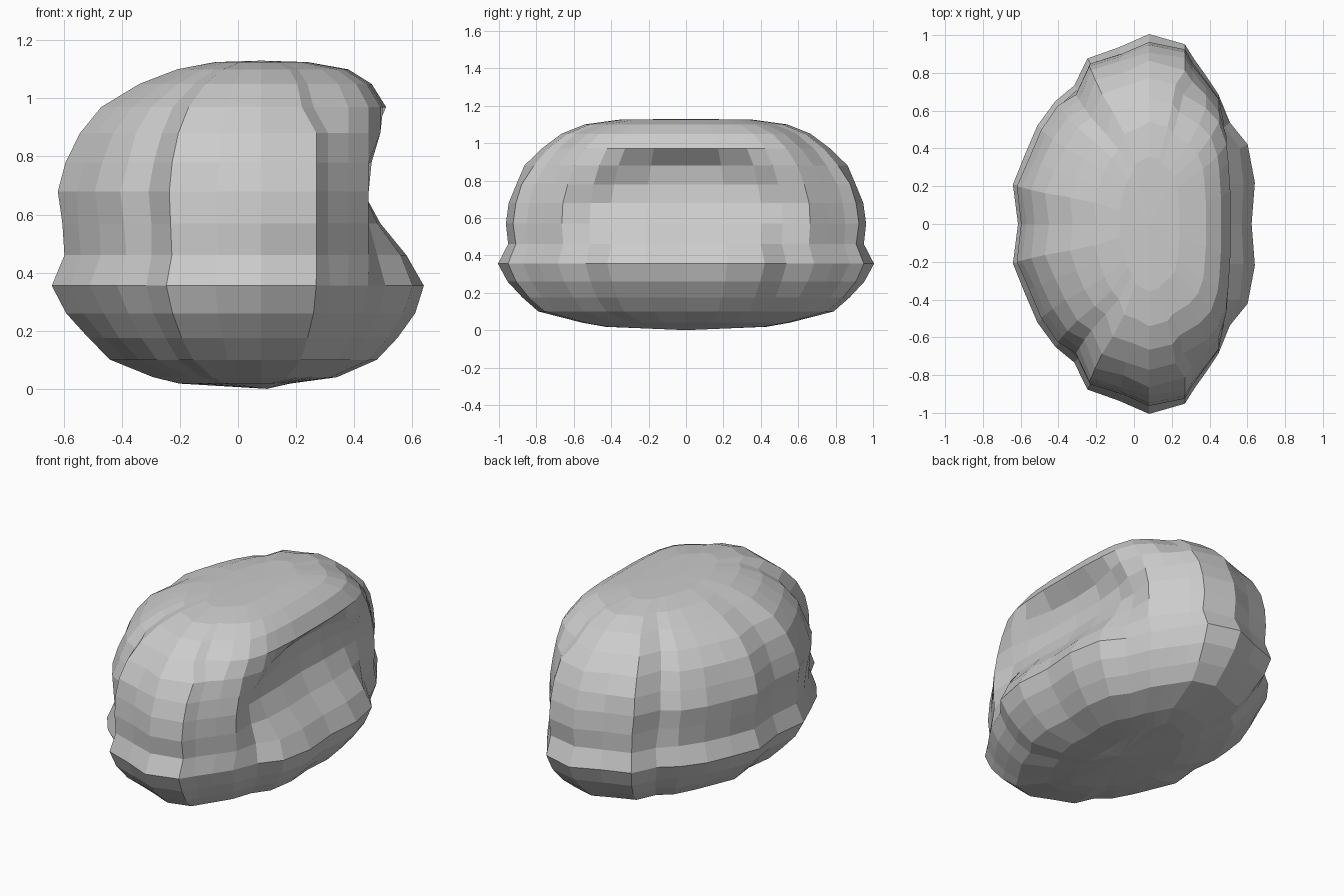
import bpy, bmesh, random

if "Cube" in bpy.data.objects:
    bpy.data.objects.remove(bpy.data.objects["Cube"])

random.seed(4)
CX = 0.08  # pole position on x

# Half outline of the widest level, from right side round the front to the left side
OUTLINE = [(.62, 0), (.64, .22), (.60, .42), (.51, .54), (.45, .69), (.38, .79),
           (.32, .88), (.27, .955), (.08, 1.0), (-.08, .94), (-.25, .885), (-.32, .74),
           (-.42, .655), (-.51, .52), (-.58, .37), (-.645, .21), (-.62, 0)]

# Levels: height, left x, right x, half depth
LEVELS = [(.018, -.20, .18, .43), (.04, -.29, .34, .56), (.10, -.44, .48, .79),
          (.175, -.52, .55, .88), (.26, -.59, .61, .95), (.355, -.645, .64, 1.0),
          (.46, -.60, .59, .96), (.57, -.61, .51, .965), (.68, -.62, .51, .95),
          (.78, -.59, .51, .915), (.88, -.545, .51, .86), (.97, -.47, .51, .78),
          (1.05, -.34, .46, .67), (1.10, -.21, .38, .54), (1.125, -.08, .24, .36)]

# Boxier right side used above the widest level (x by point index)
UPPER = (.51, .51, .50, .49, .45, .38, .31, .27)
# Hollow on the right side: x from mid side towards the front shoulder
HOLLOW = {.46: (.57, .58, .56, .48), .57: (.48, .49, .48, .45), .68: (.42, .43, .43, .43),
          .78: (.41, .41, .43, .46), .88: (.42, .43, .47, .49)}


def half_ring(level):
    z, xl, xr, depth = level
    pts = []
    for k, (ox, oy) in enumerate(OUTLINE):
        f = 1 + random.uniform(-.010, .006)
        y = oy * depth * f
        if ox > CX and z > .4:
            s = (xr - CX) / (.51 - CX) if z > .9 else 1
            ux = UPPER[k] - (.05 if k in (6, 7) and z > .95 else 0)
            x = CX + (ux - CX) * s
            if z in HOLLOW and k <= 3:
                x = HOLLOW[z][k]
        else:
            s = (xr - CX) / (.64 - CX) if ox > CX else (xl - CX) / (-.645 - CX)
            x = CX + (ox - CX) * s * f
        # shallow dents between the lobes of the left side
        if .5 < z < 1.08 and k == 11:
            y *= .97
        pts.append((x, y, z))
    # mirror across y = 0 to close the ring
    return pts + [(x, -y, zz) for x, y, zz in reversed(pts[1:-1])]


# Lumpy body: stacked rings closed with a fan at each pole
bm = bmesh.new()
rings = [[bm.verts.new(p) for p in half_ring(lv)] for lv in LEVELS]
n = len(rings[0])
for a, b in zip(rings, rings[1:]):
    for i in range(n):
        j = (i + 1) % n
        bm.faces.new((a[i], a[j], b[j], b[i]))
bottom = bm.verts.new((.10, 0, 0))
top = bm.verts.new((CX, 0, 1.13))
for i in range(n):
    j = (i + 1) % n
    bm.faces.new((bottom, rings[0][j], rings[0][i]))
    bm.faces.new((top, rings[-1][i], rings[-1][j]))
bmesh.ops.recalc_face_normals(bm, faces=bm.faces)

mesh = bpy.data.meshes.new("lumpy_body")
bm.to_mesh(mesh)
bm.free()
bpy.context.collection.objects.link(bpy.data.objects.new("lumpy_body", mesh))
